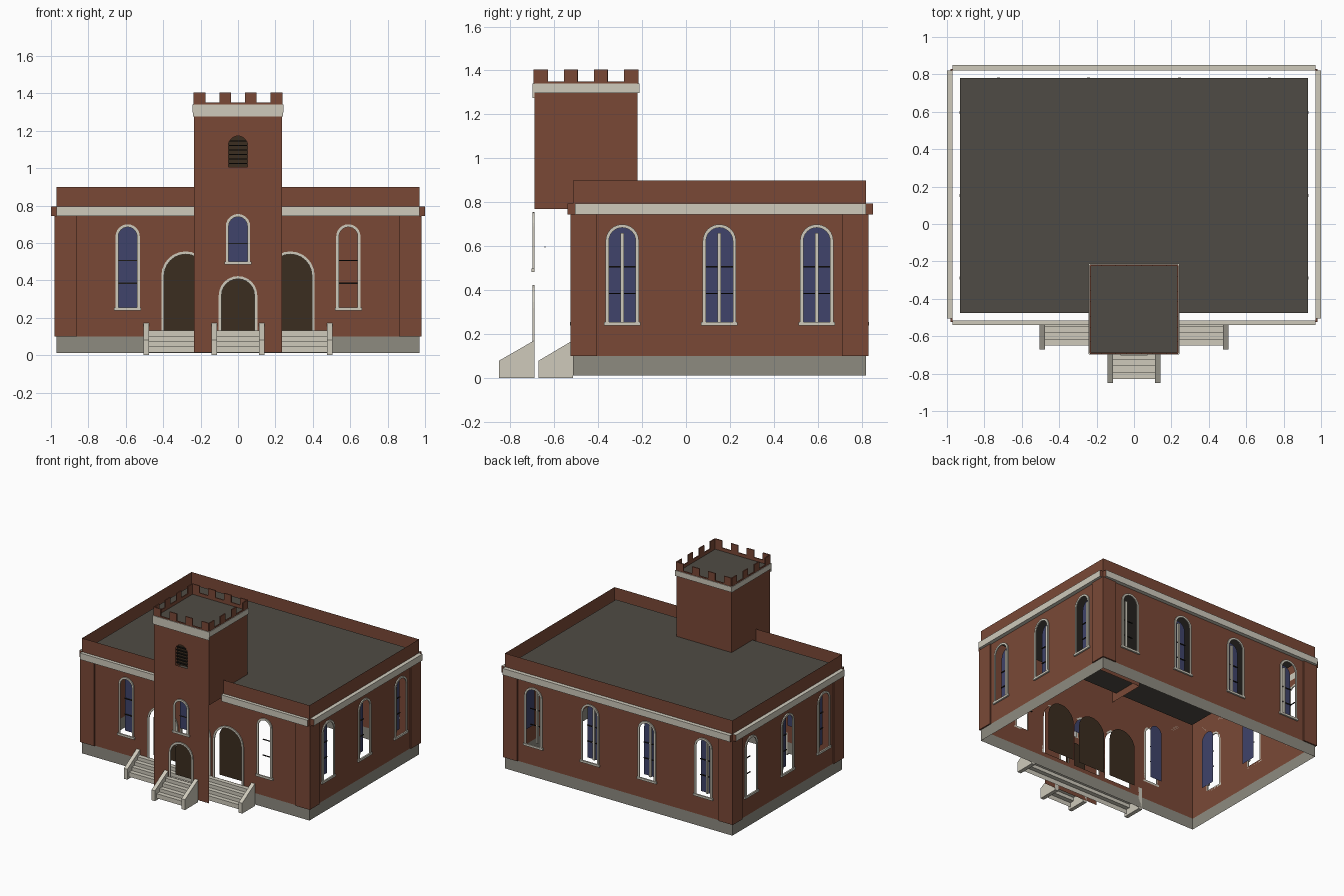
import bpy, bmesh
from math import sin, cos, pi, radians
from mathutils import Matrix, Vector

cube = bpy.data.objects.get("Cube")
if cube:
    bpy.data.objects.remove(cube, do_unlink=True)


def material(name, rgb):
    m = bpy.data.materials.new(name)
    m.use_nodes = True
    m.diffuse_color = (*rgb, 1)
    m.node_tree.nodes["Principled BSDF"].inputs["Base Color"].default_value = (*rgb, 1)
    return m


BRICK = material("red brick", (0.195, 0.066, 0.037))
STONE = material("pale stone", (0.62, 0.59, 0.5))
BASE = material("grey stone", (0.27, 0.257, 0.217))
GLASS = material("blue glass", (0.05, 0.057, 0.145))
WOOD = material("dark wood", (0.044, 0.026, 0.014))
ROOF = material("grey roof", (0.078, 0.071, 0.058))
IRON = material("black iron", (0.012, 0.01, 0.008))

# Quarter turns: each side has u to the viewer's right and v up
FRONT, RIGHT, BACK, LEFT = range(4)


def side_matrix(side, dist):
    turn = Matrix.Rotation(radians(90 * side), 4, 'Z')
    return turn @ Matrix.Rotation(radians(90), 4, 'X') @ Matrix.Translation((0, 0, dist))


def add_object(name, bm, mats):
    mesh = bpy.data.meshes.new(name)
    for f in bm.faces:
        f.smooth = False
    bm.to_mesh(mesh)
    bm.free()
    for m in mats:
        mesh.materials.append(m)
    bpy.context.collection.objects.link(bpy.data.objects.new(name, mesh))


def panel(name, loops, side, dist, mat, thick=0.0):
    """Flat sheet from an outline plus hole loops, optionally thickened."""
    curve = bpy.data.curves.new(name, 'CURVE')
    curve.dimensions = '2D'
    curve.fill_mode = 'BOTH' if thick else 'FRONT'
    curve.extrude = thick / 2
    for loop in loops:
        spline = curve.splines.new('POLY')
        spline.points.add(len(loop) - 1)
        for point, (u, v) in zip(spline.points, loop):
            point.co = (u, v, 0, 1)
        spline.use_cyclic_u = True
    temp = bpy.data.objects.new(name + " outline", curve)
    bpy.context.collection.objects.link(temp)
    bpy.context.view_layer.update()
    graph = bpy.context.evaluated_depsgraph_get()
    filled = bpy.data.meshes.new_from_object(temp.evaluated_get(graph))
    bpy.data.objects.remove(temp, do_unlink=True)
    bm = bmesh.new()
    bm.from_mesh(filled)
    bpy.data.meshes.remove(filled)
    for f in bm.faces:
        f.material_index = 0
    if thick:
        bmesh.ops.remove_doubles(bm, verts=bm.verts, dist=0.00001)
        bmesh.ops.recalc_face_normals(bm, faces=bm.faces)
    bm.transform(side_matrix(side, dist + thick / 2))
    add_object(name, bm, [mat])


def box(name, x, y, z, mat, end_mat=None, end_axis=0):
    bm = bmesh.new()
    bmesh.ops.create_cube(bm, size=1)
    lo, hi = Vector((x[0], y[0], z[0])), Vector((x[1], y[1], z[1]))
    for v in bm.verts:
        v.co = Vector([a + (c + 0.5) * (b - a) for a, b, c in zip(lo, hi, v.co)])
    bm.normal_update()
    for f in bm.faces:
        f.material_index = int(end_mat is not None and abs(f.normal[end_axis]) > 0.5)
    add_object(name, bm, [m for m in (mat, end_mat) if m])


def rect(u0, u1, v0, v1):
    return [(u0, v0), (u1, v0), (u1, v1), (u0, v1)]


def arch(u, half, v0, spring, steps=12):
    """Round-headed outline, from bottom right over the top to bottom left."""
    top = [(u + half * cos(pi * i / steps), spring + half * sin(pi * i / steps))
           for i in range(steps + 1)]
    return [(u + half, v0)] + top + [(u - half, v0)]


RECESS = 0.052


def opening(name, side, dist, u, half, v0, spring, fill, rim=0.015, sill=True):
    """Arched stone surround with a recessed pane; returns the hole."""
    hole = arch(u, half, v0, spring)
    panel(name + "_surround", [arch(u, half + rim, v0, spring) + hole[::-1]],
          side, dist, STONE, 0.008)
    if sill:
        panel(name + "_sill", [rect(u - half - rim - 0.007, u + half + rim + 0.007, v0 - 0.016, v0)],
              side, dist, STONE, 0.012)
    if fill:
        panel(name + "_pane", [hole], side, dist - RECESS, fill)
    return hole


def bars(name, side, dist, u, half, mullion):
    for v in (0.385, 0.507):
        panel(name + "_bar", [rect(u - half, u + half, v - 0.003, v + 0.003)],
              side, dist - RECESS + 0.002, IRON, 0.006)
    if mullion:
        panel(name + "_mullion", [rect(u - 0.008, u + 0.008, 0.255, 0.66)],
              side, dist - RECESS + 0.001, STONE, 0.014)


# Main walls: spans (u0, u1, distance) per side
WX, Y0, Y1 = 0.97, -0.515, 0.82
spans = {FRONT: (-WX, WX, -Y0), RIGHT: (Y0, Y1, WX), BACK: (-WX, WX, Y1), LEFT: (-Y1, -Y0, WX)}
names = ("front", "right", "back", "left")
windows = {RIGHT: (-0.29, 0.152, 0.595), LEFT: (0.29, -0.152, -0.595),
           BACK: (-0.725, -0.242, 0.242, 0.725)}
unglazed = ((BACK, -0.725), (LEFT, -0.595))
for side, (u0, u1, d) in spans.items():
    n = names[side]
    holes = []
    if side == FRONT:
        for s in (-1, 1):
            holes.append(opening("front_window", side, d, 0.59 * s, 0.05, 0.256, 0.635,
                                 GLASS if s < 0 else None))
            bars("front_window", side, d, 0.59 * s, 0.05, False)
        for u in (-0.28, 0, 0.28):
            holes.append(opening("hall_door", side, d, u, 0.115, 0.132, 0.425, WOOD, sill=False))
    else:
        for u in windows[side]:
            pane = None if (side, u) in unglazed else GLASS
            holes.append(opening(n + "_window", side, d, u, 0.061, 0.256, 0.624, pane))
            bars(n + "_window", side, d, u, 0.061, True)
    panel(n + "_wall", [rect(u0, u1, 0.1, 0.9)] + holes, side, d, BRICK)
    panel(n + "_base", [rect(u0, u1, 0.012, 0.1)], side, d, BASE)
    for a, b in ((u0 - 0.01, u0 + 0.11), (u1 - 0.11, u1 + 0.01)):
        panel(n + "_corner_pilaster", [rect(a, b, 0.1, 0.745)], side, d, BRICK, 0.01)

# Cornice with brick ends, stopping at the tower
CZ = (0.745, 0.795)
for s in (-1, 1):
    box("front_cornice", sorted((0.236 * s, WX * s)), (Y0 - 0.025, Y0), CZ, STONE, BRICK, 0)
    box("side_cornice", sorted((WX * s, 1.0 * s)), (Y0 + 0.01, Y1), CZ, STONE, BRICK, 1)
box("back_cornice", (-WX, WX), (Y1, Y1 + 0.03), CZ, STONE, BRICK, 0)
box("main_roof", (-0.93, 0.93), (Y0 + 0.04, Y1 - 0.04), (0.826, 0.83), ROOF)

# Tower
H, TY = 0.235, -0.455
TF = H - TY
holes = [opening("tower_door", FRONT, TF, 0, 0.088, 0.132, 0.32, WOOD, sill=False),
         opening("tower_window", FRONT, TF, 0, 0.05, 0.5, 0.69, GLASS),
         arch(0, 0.052, 1.005, 1.12)]
panel("tower_window_bar", [rect(-0.05, 0.05, 0.594, 0.6)], FRONT, TF - RECESS + 0.002, IRON, 0.003)
panel("belfry_opening", [holes[2]], FRONT, TF - 0.02, WOOD)
for i in range(6):
    v = 1.022 + 0.024 * i
    panel("belfry_louvre", [rect(-0.05, 0.05, v, v + 0.006)], FRONT, TF - 0.018, IRON, 0.012)
panel("tower_front", [rect(-H, H, 0.015, 1.3)] + holes, FRONT, TF, BRICK)
panel("tower_right", [rect(TY - H, TY + H, 0.77, 1.3)], RIGHT, H, BRICK)
panel("tower_left", [rect(-TY - H, -TY + H, 0.77, 1.3)], LEFT, H, BRICK)
panel("tower_back", [rect(-H, H, 0.77, 1.3)], BACK, TY + H, BRICK)
box("tower_roof", (-H, H), (TY - H, TY + H), (1.321, 1.325), ROOF)


# Battlements: four merlons along each tower side
def battlement(u):
    pts = [(u - H, 1.3)]
    gap, width = 0.075, 0.061
    for i in range(4):
        a = u - H + i * (width + gap)
        pts += [(a, 1.35), (a, 1.405), (a + width, 1.405), (a + width, 1.35)]
    return pts + [(u + H, 1.3)]


for side, u, d in ((FRONT, 0, TF), (RIGHT, TY, H), (BACK, 0, TY + H), (LEFT, -TY, H)):
    low = 1.275 if side == FRONT else 1.298
    panel("tower_cornice", [rect(u - H - 0.006, u + H + 0.006, low, 1.34)], side, d, STONE, 0.008)
    panel("battlement", [battlement(u)], side, d - 0.004, BRICK, 0.008)


# Stairs: a folded ribbon of treads between sloping cheek walls
def stairs(name, half, y_front, y_back):
    n, w = 4, 0.03
    run = (y_back - y_front - 0.02) / n
    profile = [(y_front + 0.02, 0.015)]
    for i in range(n):
        y, z = y_front + 0.02 + i * run, 0.05 + 0.027 * i
        profile += [(y, z), (y + run, z)]
    bm = bmesh.new()
    rows = [[bm.verts.new((x, y, z)) for x in (w - half, half - w)] for y, z in profile]
    for (a, b), (c, d) in zip(rows, rows[1:]):
        bm.faces.new((a, b, d, c))
    add_object(name + "_steps", bm, [STONE])
    cheek = [(y_front, 0.0), (y_back, 0.0), (y_back, 0.172), (y_front, 0.08)]
    for x in (-half, half - w):
        panel(name + "_cheek", [cheek], RIGHT, x, STONE, w)


stairs("side_stairs", 0.505, -0.67, Y0)
stairs("tower_stairs", 0.143, -0.85, -TF)
